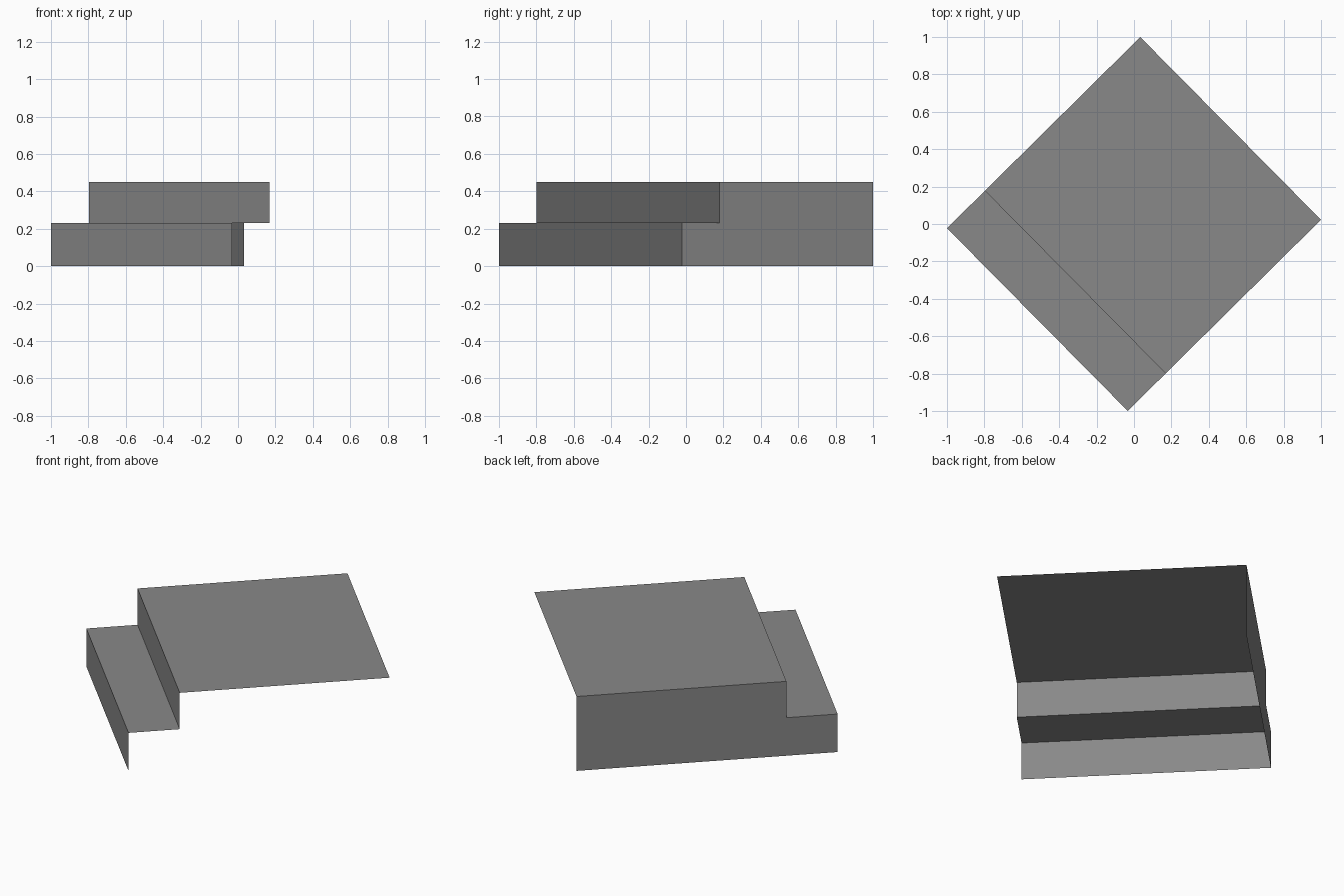
import bpy, bmesh, math
from mathutils import Matrix

cube = bpy.data.objects.get("Cube")
if cube:
    bpy.data.objects.remove(cube, do_unlink=True)

# Single plain grey
GREY = (0.25, 0.25, 0.25, 1.0)
grey = bpy.data.materials.new("plain grey")
grey.use_nodes = True
grey.diffuse_color = GREY
grey.node_tree.nodes["Principled BSDF"].inputs["Base Color"].default_value = GREY

# Dimensions along the climb (x), across the steps (y) and up (z)
BACK = 0.7266
HALF_WIDTH = 0.687
STEP_X = -0.4417
LOW, HIGH = 0.23, 0.45
TURN = Matrix.Rotation(math.radians(44.69), 4, "Z")

profile = [(-BACK, 0), (-BACK, LOW), (STEP_X, LOW), (STEP_X, HIGH), (BACK, HIGH)]


def add_part(name, polygons):
    """Make one flat-shaded open surface from polygons, turned to its heading."""
    bm = bmesh.new()
    for points in polygons:
        bm.faces.new([bm.verts.new(p) for p in points])
    bmesh.ops.remove_doubles(bm, verts=bm.verts, dist=1e-5)
    bmesh.ops.transform(bm, matrix=TURN, verts=bm.verts)
    mesh = bpy.data.meshes.new(name)
    bm.to_mesh(mesh)
    bm.free()
    mesh.materials.append(grey)
    obj = bpy.data.objects.new(name, mesh)
    bpy.context.collection.objects.link(obj)


# Risers and treads: the profile swept across the width, open below and behind
strips = []
for (x0, z0), (x1, z1) in zip(profile, profile[1:]):
    strips.append([(x0, -HALF_WIDTH, z0), (x1, -HALF_WIDTH, z1),
                   (x1, HALF_WIDTH, z1), (x0, HALF_WIDTH, z0)])
add_part("steps", strips)

# One stepped side wall; the opposite side is open
add_part("side_wall", [[(x, HALF_WIDTH, z) for x, z in profile + [(BACK, 0)]]])
